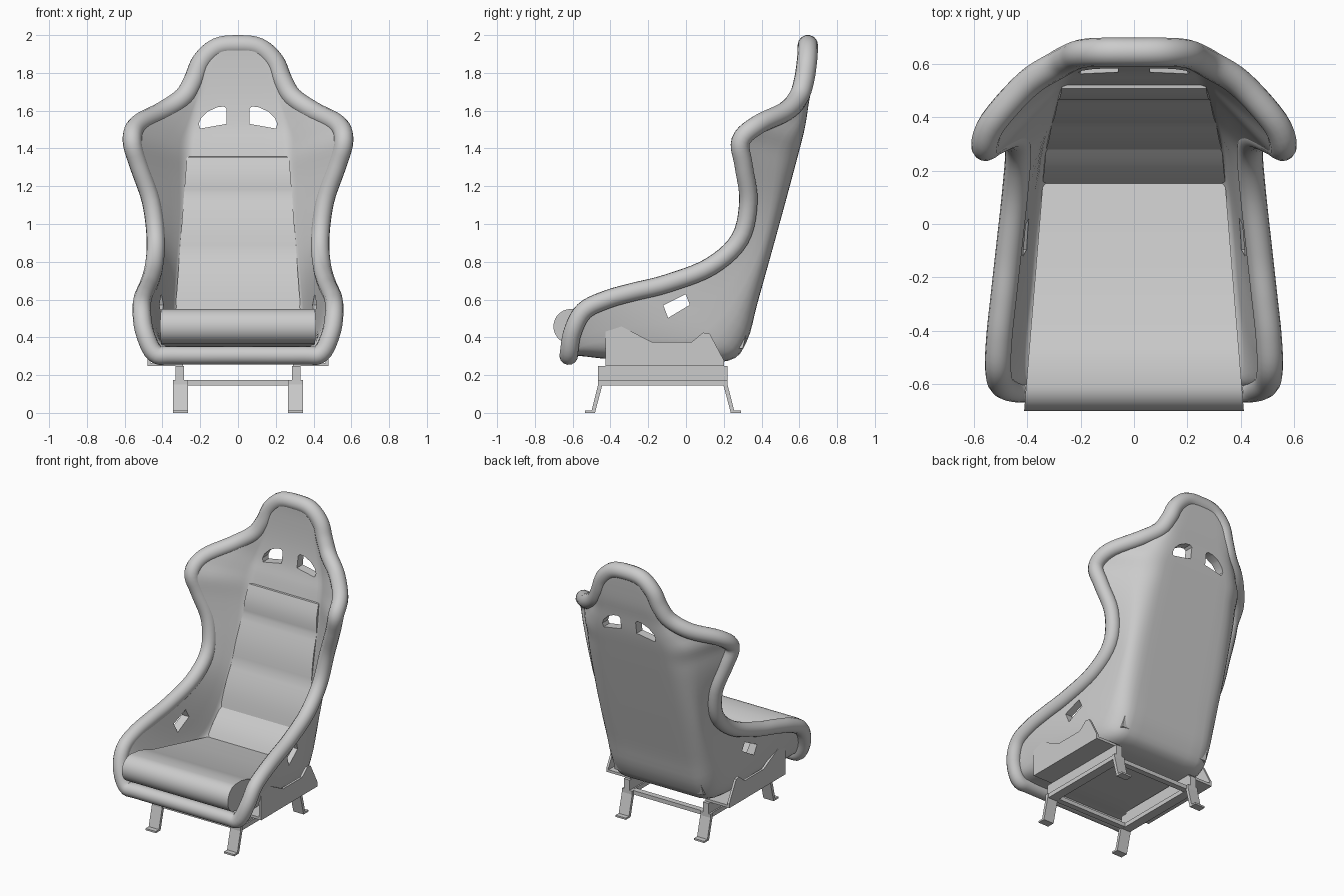
import bpy, bmesh
from math import sin, cos, pi
from mathutils import Vector as V

if "Cube" in bpy.data.objects:
    bpy.data.objects.remove(bpy.data.objects["Cube"])

# Shell stations, top to front lip: rim point, outer floor (half width, y, z), inner floor
RIM = [(.11, .645, 1.933), (.192, .64, 1.86), (.235, .625, 1.76), (.29, .595, 1.67),
       (.40, .525, 1.595), (.53, .38, 1.525), (.56, .29, 1.44), (.525, .305, 1.31),
       (.46, .33, 1.12), (.435, .285, .92), (.445, .13, .775), (.47, -.1, .685),
       (.49, -.28, .64), (.505, -.42, .60), (.51, -.54, .54), (.495, -.6, .43),
       (.44, -.62, .315)]
OUT = [(.08, .685, 1.93), (.14, .68, 1.86), (.18, .668, 1.74), (.23, .65, 1.64),
       (.30, .635, 1.54), (.35, .618, 1.46), (.36, .592, 1.36), (.37, .56, 1.24),
       (.375, .503, 1.03), (.38, .445, .82), (.39, .378, .58), (.40, .322, .38),
       (.41, .22, .275), (.43, -.1, .275), (.44, -.4, .285), (.44, -.55, .30),
       (.40, -.61, .30)]
INN = [(.08, .60, 1.93), (.14, .60, 1.86), (.18, .595, 1.74), (.22, .585, 1.63),
       (.25, .567, 1.52), (.27, .54, 1.43), (.275, .518, 1.34), (.28, .492, 1.22),
       (.29, .43, 1.0), (.31, .368, .80), (.33, .30, .58), (.345, .20, .42),
       (.36, .05, .36), (.38, -.2, .36), (.40, -.42, .37), (.40, -.56, .36),
       (.38, -.61, .33)]


def spline(pts, n=4, cyclic=False):
    """Catmull-Rom samples through the points."""
    p = [V(q) for q in pts]
    m = len(p)
    at = (lambda i: p[i % m]) if cyclic else (lambda i: p[max(0, min(m - 1, i))])
    res = []
    for i in range(m if cyclic else m - 1):
        a, b, c, d = (at(i + j) for j in (-1, 0, 1, 2))
        for s in range(n):
            t = s / n
            res.append(.5 * (2 * b + (c - a) * t + (2 * a - 5 * b + 4 * c - d) * t * t
                             + (3 * b - a - 3 * c + d) * t ** 3))
    return res if cyclic else res + [p[-1]]


def finish(name, bm, angle=None):
    bmesh.ops.recalc_face_normals(bm, faces=bm.faces)
    me = bpy.data.meshes.new(name)
    bm.to_mesh(me)
    bm.free()
    ob = bpy.data.objects.new(name, me)
    bpy.context.collection.objects.link(ob)
    if angle:
        smooth(ob, angle)
    return ob


def smooth(ob, angle):
    bpy.ops.object.select_all(action='DESELECT')
    ob.select_set(True)
    bpy.context.view_layer.objects.active = ob
    bpy.ops.object.shade_smooth_by_angle(angle=angle)


def loft(name, rings, angle=None):
    bm = bmesh.new()
    rows = [[bm.verts.new(p) for p in r] for r in rings]
    n = len(rows[0])
    for a, b in zip(rows, rows[1:]):
        for i in range(n):
            bm.faces.new((a[i], a[(i + 1) % n], b[(i + 1) % n], b[i]))
    bm.faces.new(rows[0])
    bm.faces.new(rows[-1])
    return finish(name, bm, angle)


def prism(name, poly, lo, hi, axis='X', mirror=False, angle=None):
    """Extrude an outline along x (outline y,z) or y (outline x,z)."""
    val = lambda f, p: f(*p) if callable(f) else f
    put = lambda t, p: (t, p[0], p[1]) if axis == 'X' else (p[0], t, p[1])
    ob = loft(name, [[put(val(f, p), p) for p in poly] for f in (lo, hi)], angle)
    if mirror:
        ob.modifiers.new('mirror', 'MIRROR')
    return ob


def rect(a, b, c, d):
    return [(a, c), (b, c), (b, d), (a, d)]


def clamp(x):
    return max(0, min(1, x))


def section(rim, c, away, k, push):
    """Half cross-section: centre, rounded corner, wall meeting the rim tangentially."""
    w, y, z = c
    d = (rim - c).normalized()
    side = c - away
    end = rim + (side - d * side.dot(d)).normalized() * push
    p0, p2 = V(((1 - k) * w, y, z)), c.lerp(end, k * 1.2)
    pts = [V((0, y, z)), V((.5 * w, y, z))]
    for i in range(7):
        t = i / 6
        pts.append((1 - t) ** 2 * p0 + 2 * t * (1 - t) * c + t * t * p2)
    return pts + [p2.lerp(end, t) for t in (.33, .67, 1)]


# Padded shell
rings = []
for r, o, i in zip(spline(RIM), spline(OUT), spline(INN)):
    low = clamp((r.z - .32) / .12)
    right = section(r, o, i, .3, .002 + .042 * clamp((r.z - 1.58) / .12))
    right += section(r, i, o, .12, .005 + .041 * low)[::-1]
    rings.append(right + [V((-p.x, p.y, p.z)) for p in right[-2:0:-1]])
shell = loft('seat_shell', rings)

# Harness and lap belt openings
belt = [(.06, 1.53), (.06, 1.61), (.075, 1.622), (.11, 1.618), (.16, 1.595), (.195, 1.56),
        (.208, 1.53), (.2, 1.505)]
lap = [(-.12, .57), (-.095, .503), (.02, .572), (-.002, .628)]
for cutter in (prism('belt_cutter', belt, .3, .9, 'Y', True),
               prism('lap_cutter', lap, .25, .65, 'X', True)):
    cutter.hide_render = True
    mod = shell.modifiers.new('hole', 'BOOLEAN')
    mod.operation, mod.object, mod.solver = 'DIFFERENCE', cutter, 'EXACT'
    bpy.context.view_layer.objects.active = shell
    bpy.ops.object.modifier_apply(modifier=mod.name)
    bpy.data.objects.remove(cutter)
smooth(shell, .7)

# Rolled rim tube
half = RIM + [(.34, -.62, .305)]
loop = ([(0, .645, 1.947)] + half + [(0, -.62, .305)]
        + [(-x, y, z) for x, y, z in reversed(half)])
path = spline(loop, 5, True)
cu = bpy.data.curves.new('rim', 'CURVE')
cu.dimensions, cu.bevel_depth, cu.bevel_resolution = '3D', .049, 5
sp = cu.splines.new('POLY')
sp.points.add(len(path) - 1)
for q, p in zip(sp.points, path):
    q.co = (*p, 1)
    q.radius = 1 + .1 * clamp((p.z - 1.3) / .4)
sp.use_cyclic_u = True
rim = bpy.data.objects.new('rim', cu)
bpy.context.collection.objects.link(rim)
bpy.ops.object.select_all(action='DESELECT')
rim.select_set(True)
bpy.context.view_layer.objects.active = rim
bpy.ops.object.convert(target='MESH')
smooth(rim, 1)

# Seat cushion with front roll
roll = [(-.61 + .092 * cos(a), .458 + .092 * sin(a))
        for a in (pi / 2 + pi * i / 14 for i in range(15))]
seat = [(.22, .33), (.22, .385), (.15, .395), (-.1, .445), (-.4, .505), (-.46, .527),
        (-.53, .545)] + roll + [(-.5, .34)]
seat_w = lambda y, z: .412 - .082 * (y + .7)
prism('seat_cushion', seat, lambda y, z: -seat_w(y, z), seat_w, angle=.6)

# Back cushion with four padded panels
back = [(.3, .34), (.15, .34)]
seams = [(.15, .39), (.28, .56), (.375, .85), (.465, 1.16), (.508, 1.355)]
for (y0, z0), (y1, z1) in zip(seams, seams[1:]):
    for i in range(8):
        t = i / 8
        back.append((y0 + (y1 - y0) * t - .012 * sin(pi * t), z0 + (z1 - z0) * t))
back += [(.508, 1.355), (.56, 1.36)]
back_w = lambda y, z: .335 - .075 * (z - .5)
prism('back_cushion', back, lambda y, z: -back_w(y, z), back_w, angle=.5)

# Side mounting brackets: upright plate and flange
plate = [(-.425, .25), (-.425, .46), (-.405, .478), (-.375, .475), (-.18, .375), (.03, .375),
         (.09, .425), (.125, .42), (.2, .28), (.2, .25)]
prism('side_bracket', plate, .462, .478, mirror=True)
prism('bracket_flange', rect(-.425, .2, .247, .265), .29, .478, mirror=True)

# Slider rails and crossbars
prism('upper_rail', rect(-.465, .22, .172, .247), .285, .33, mirror=True)
prism('lower_rail', rect(-.465, .215, .145, .175), .275, .34, mirror=True)
for name, y in (('front_crossbar', -.455), ('rear_crossbar', .165)):
    prism(name, rect(y, y + .04, .146, .174), -.29, .29)

# Bent strap legs
leg = [(-.535, 0), (-.535, .012), (-.5, .012), (-.465, .15), (-.465, .175), (-.443, .175),
       (-.443, .148), (-.482, 0)]
prism('front_leg', leg, .265, .345, mirror=True)
prism('rear_leg', [(-.245 - y, z) for y, z in leg], .265, .345, mirror=True)
